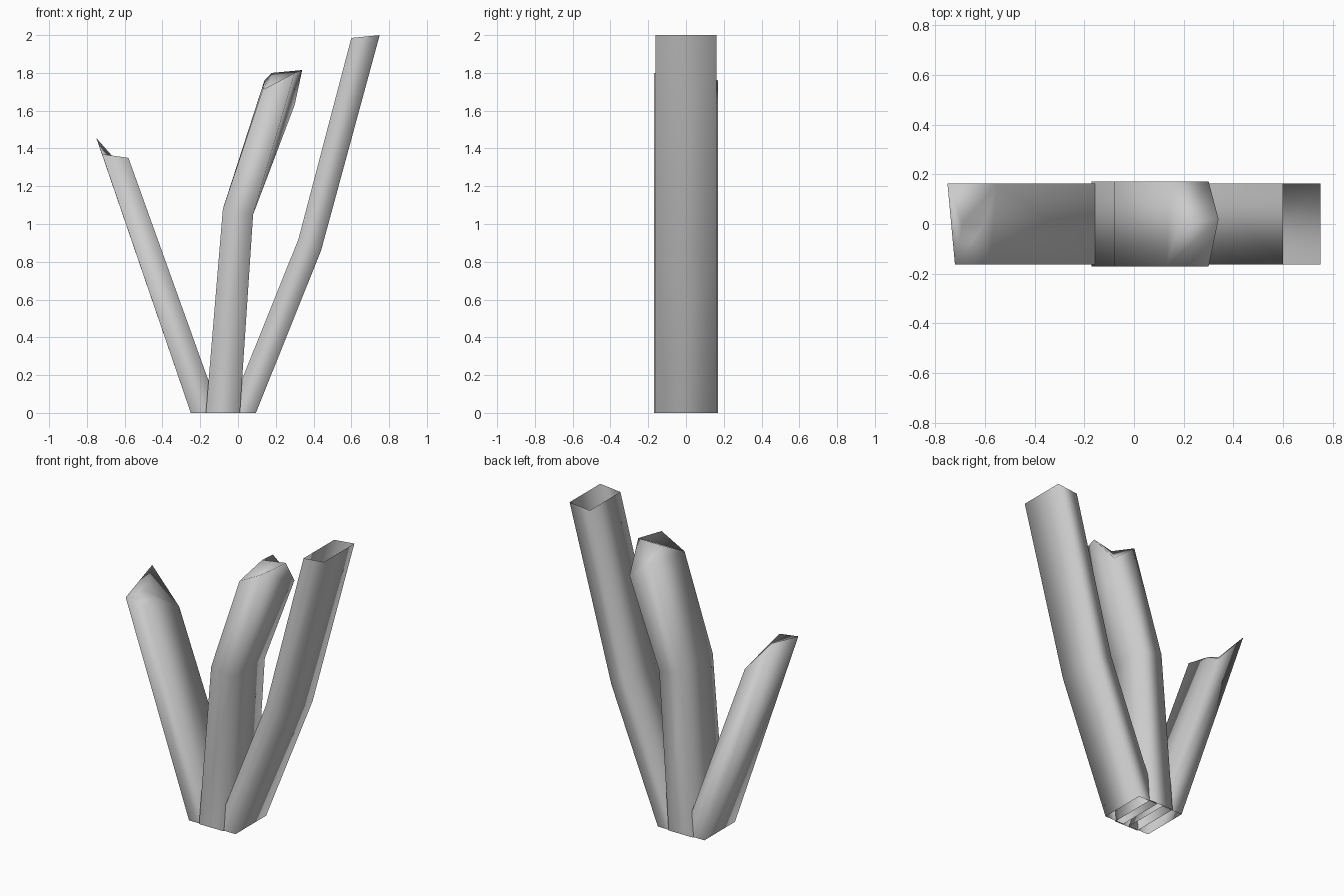
import bpy
import bmesh

default = bpy.data.objects.get("Cube")
if default:
    bpy.data.objects.remove(default)

grey = bpy.data.materials.new("plain_grey")
grey.use_nodes = True
colour = (0.6, 0.6, 0.6, 1)
grey.diffuse_color = colour
grey.node_tree.nodes["Principled BSDF"].inputs["Base Color"].default_value = colour


def ring(left, right, depth):
    """Corners in order: front left, front right, back right, back left in x."""
    (xl, zl), (xr, zr) = left, right
    return [(xl, -depth, zl), (xr, -depth, zr), (xr, depth, zr), (xl, depth, zl)]


def stem(name, rings, ridge=None):
    """Four-sided smooth tube, open below; a ridge pair closes the top."""
    bm = bmesh.new()
    loops = [[bm.verts.new(p) for p in r] for r in rings]
    for low, high in zip(loops, loops[1:]):
        for i in range(4):
            j = (i + 1) % 4
            bm.faces.new((low[i], low[j], high[j], high[i]))
    if ridge:
        fl, fr, br, bl = loops[-1]
        ml, mr = [bm.verts.new(p) for p in ridge]
        for face in ((fl, fr, mr, ml), (ml, mr, br, bl), (fr, br, mr), (bl, fl, ml)):
            bm.faces.new(face)
    for f in bm.faces:
        f.smooth = True
    mesh = bpy.data.meshes.new(name)
    bm.to_mesh(mesh)
    bm.free()
    mesh.materials.append(grey)
    obj = bpy.data.objects.new(name, mesh)
    bpy.context.collection.objects.link(obj)


# Tall bent stem with an open end
stem("tall_stem", [
    ring((-0.05, 0), (0.095, 0), 0.162),
    ring((0.32, 0.92), (0.44, 0.86), 0.162),
    ring((0.6, 1.985), (0.75, 2.0), 0.162)])

# Middle stem with an uneven broken end
stem("middle_stem", [
    ring((-0.17, 0), (0.01, 0), 0.17),
    ring((-0.08, 1.08), (0.08, 1.05), 0.17),
    [(0.13, -0.17, 1.71), (0.3, -0.17, 1.8), (0.3, 0.17, 1.63), (0.14, 0.17, 1.76)]],
    ridge=[(0.18, 0, 1.8), (0.34, 0.02, 1.815)])

# Short leaning stem with a pointed broken end
stem("short_stem", [
    ring((-0.25, 0), (-0.095, 0), 0.162),
    [(-0.72, -0.162, 1.37), (-0.58, -0.162, 1.35), (-0.55, 0.162, 1.23), (-0.75, 0.162, 1.455)]],
    ridge=[(-0.69, 0, 1.365), (-0.6, 0, 1.33)])
